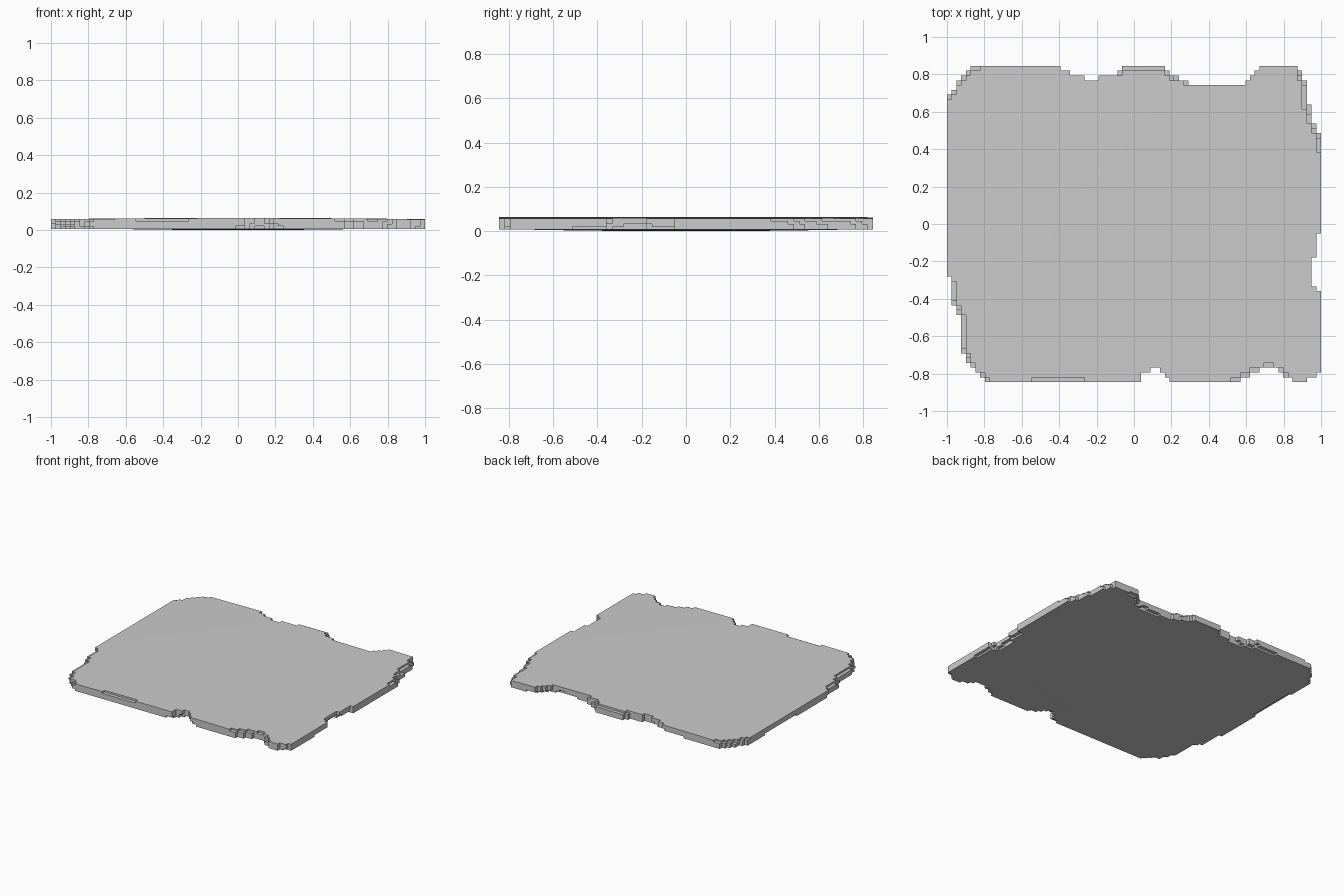
import bpy, bmesh, math

if "Cube" in bpy.data.objects:
    bpy.data.objects.remove(bpy.data.objects["Cube"])

# Rug outline seen from above, clockwise from the back left corner
OUTLINE = [(-1.01, .66), (-.95, .74), (-.87, .85), (-.43, .85), (-.35, .815), (-.27, .78), (-.19, .78),
           (-.09, .80), (-.04, .85), (.14, .85), (.22, .79), (.33, .735), (.53, .735), (.60, .76),
           (.68, .85), (.87, .85), (.92, .74), (.95, .56), (1.01, .45), (1.01, -.05),
           (.973, -.05), (.973, -.16), (.945, -.19), (.945, -.27), (.973, -.36), (1.01, -.36),
           (1.01, -.79), (.95, -.82), (.88, -.85), (.78, -.79), (.72, -.76), (.64, -.80), (.54, -.85),
           (.22, -.85), (.15, -.78), (.10, -.77), (.04, -.81), (.03, -.85), (-.77, -.85),
           (-.87, -.77), (-.92, -.68), (-.925, -.51), (-.97, -.42), (-.98, -.27), (-1.01, -.27)]
NX, NY, LAYERS = 79, 66, 4
WX, WY = 2.0 / NX, 1.69 / NY


def inside(x, y):
    hit = False
    for (ax, ay), (bx, by) in zip(OUTLINE, OUTLINE[1:] + OUTLINE[:1]):
        if (ay > y) != (by > y) and x < ax + (y - ay) * (bx - ax) / (by - ay):
            hit = not hit
    return hit


def filled(i, j, k):
    # the rim steps in slightly towards the top and bottom faces
    x, y = -1 + (i + .5) * WX, -.845 + (j + .5) * WY
    t = (k + .5) / LAYERS * 2 - 1
    wave_x = max(0, t * math.sin(3.5 * y - (2.6 if x < 0 else .5)))
    wave_y = max(0, t * math.sin(6 * x + (1 if y > 0 else 4)))
    return inside(x, y) and inside(x * (1 + .04 * wave_x), y * (1 + .04 * wave_y))


def position(i, j, k):
    # gently crowned upper and lower surfaces
    x, y = -1 + i * WX, -.845 + j * WY
    low = .007 * min(1, (x * x + y * y) * 2)
    high = .065 - .007 * x * x - .002 * y * y
    return x, y, low + (high - low) * k / LAYERS


cells = {(i, j, k) for i in range(NX) for j in range(NY) for k in range(LAYERS) if filled(i, j, k)}

# Each side of a cell: neighbour direction and its four corners
SIDES = [((1, 0, 0), [(1, 0, 0), (1, 1, 0), (1, 1, 1), (1, 0, 1)]),
         ((-1, 0, 0), [(0, 0, 0), (0, 0, 1), (0, 1, 1), (0, 1, 0)]),
         ((0, 1, 0), [(0, 1, 0), (0, 1, 1), (1, 1, 1), (1, 1, 0)]),
         ((0, -1, 0), [(0, 0, 0), (1, 0, 0), (1, 0, 1), (0, 0, 1)]),
         ((0, 0, 1), [(0, 0, 1), (1, 0, 1), (1, 1, 1), (0, 1, 1)]),
         ((0, 0, -1), [(0, 0, 0), (0, 1, 0), (1, 1, 0), (1, 0, 0)])]

# Flat rug with a stepped, wavy rim
bm = bmesh.new()
verts = {}
for cell in sorted(cells):
    for step, corners in SIDES:
        if tuple(a + b for a, b in zip(cell, step)) in cells:
            continue
        face = []
        for c in corners:
            key = tuple(a + b for a, b in zip(cell, c))
            if key not in verts:
                verts[key] = bm.verts.new(position(*key))
            face.append(verts[key])
        bm.faces.new(face)
mesh = bpy.data.meshes.new("wavy_slab")
bm.to_mesh(mesh)
bm.free()
bpy.context.collection.objects.link(bpy.data.objects.new("wavy_slab", mesh))
